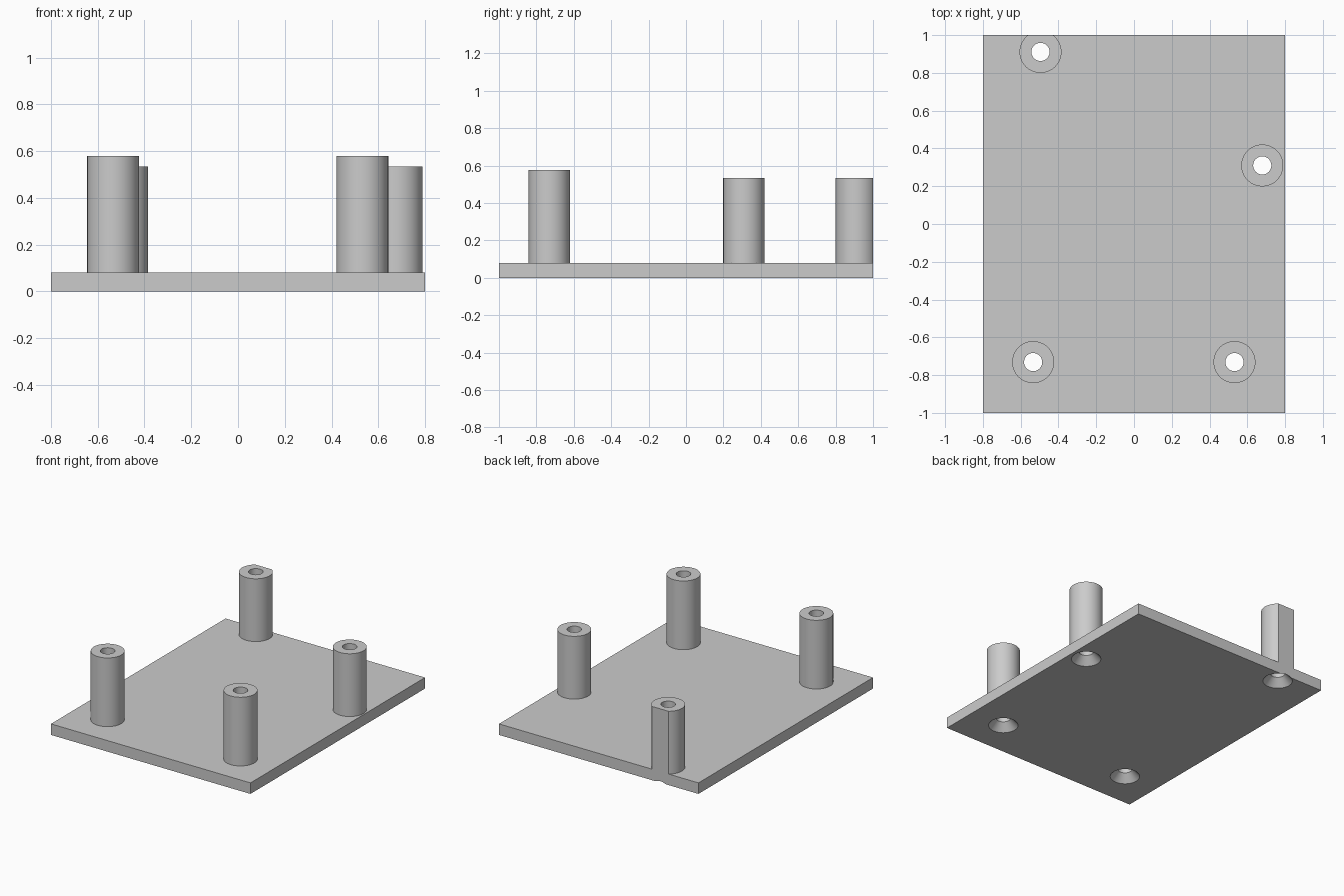
import bpy, bmesh, math

PLATE_X, PLATE_Y, PLATE_Z = 0.8, 1.0, 0.08   # half width, half depth, thickness
POST_R, HOLE_R = 0.111, 0.048
SINK_R, SINK_DEPTH = 0.099, 0.055
SEGMENTS = 64

# name: (x, y, top height)
POSTS = {
    "front_right_post": (-0.534, -0.731, 0.578),
    "front_left_post": (0.532, -0.731, 0.578),
    "side_post": (0.679, 0.31, 0.535),
    "back_post": (-0.495, 0.911, 0.535),
}

cube = bpy.data.objects.get("Cube")
if cube:
    bpy.data.objects.remove(cube, do_unlink=True)

grey = bpy.data.materials.new("light_grey")
grey.use_nodes = True
grey.diffuse_color = (0.6, 0.6, 0.6, 1)
grey.node_tree.nodes["Principled BSDF"].inputs["Base Color"].default_value = (0.6, 0.6, 0.6, 1)


def make_object(name, bm):
    bmesh.ops.recalc_face_normals(bm, faces=bm.faces)
    mesh = bpy.data.meshes.new(name)
    bm.to_mesh(mesh)
    bm.free()
    mesh.materials.append(grey)
    obj = bpy.data.objects.new(name, mesh)
    bpy.context.collection.objects.link(obj)
    return obj


def lathe(profile, x, y):
    """Revolve a closed (radius, z) outline around a vertical axis at x, y."""
    bm = bmesh.new()
    verts = [bm.verts.new((x + r, y, z)) for r, z in profile]
    edges = [bm.edges.new((v, verts[i - 1])) for i, v in enumerate(verts)]
    bmesh.ops.spin(bm, geom=verts + edges, cent=(x, y, 0), axis=(0, 0, 1),
                   angle=math.tau, steps=SEGMENTS, use_merge=True)
    bmesh.ops.remove_doubles(bm, verts=bm.verts, dist=1e-5)
    return bm


def shade(obj):
    bpy.ops.object.select_all(action="DESELECT")
    obj.select_set(True)
    bpy.context.view_layer.objects.active = obj
    bpy.ops.object.shade_smooth_by_angle(angle=math.radians(30))


# Base plate
bm = bmesh.new()
bmesh.ops.create_cube(bm, size=1)
bmesh.ops.scale(bm, vec=(2 * PLATE_X, 2 * PLATE_Y, PLATE_Z), verts=bm.verts)
bmesh.ops.translate(bm, vec=(0, 0, PLATE_Z / 2), verts=bm.verts)
plate = make_object("base_plate", bm)

# Countersunk screw holes through the plate
below = -0.01
flare = SINK_R - below * (SINK_R - HOLE_R) / SINK_DEPTH
drill_profile = [(0, below), (flare, below), (HOLE_R, SINK_DEPTH),
                 (HOLE_R, PLATE_Z + 0.02), (0, PLATE_Z + 0.02)]
for name, (x, y, top) in POSTS.items():
    bm = lathe(drill_profile, x, y)
    axis_edges = [e for e in bm.edges if not e.link_faces]
    bmesh.ops.delete(bm, geom=axis_edges, context="EDGES")
    drill = make_object("drill_cutter", bm)
    drill.hide_render = True
    cut = plate.modifiers.new("hole", "BOOLEAN")
    cut.operation = "DIFFERENCE"
    cut.solver = "EXACT"
    cut.object = drill
    bpy.context.view_layer.objects.active = plate
    bpy.ops.object.modifier_apply(modifier=cut.name)
    bpy.data.objects.remove(drill, do_unlink=True)
shade(plate)

# Hollow posts, trimmed flush with the back edge of the plate
for name, (x, y, top) in POSTS.items():
    bm = lathe([(POST_R, PLATE_Z), (POST_R, top), (HOLE_R, top), (HOLE_R, PLATE_Z)], x, y)
    if y + POST_R > PLATE_Y:
        bmesh.ops.bisect_plane(bm, geom=bm.verts[:] + bm.edges[:] + bm.faces[:],
                               plane_co=(0, PLATE_Y, 0), plane_no=(0, 1, 0),
                               clear_outer=True)
        bmesh.ops.holes_fill(bm, edges=[e for e in bm.edges if e.is_boundary])
    bmesh.ops.recalc_face_normals(bm, faces=bm.faces)
    hidden = [f for f in bm.faces if all(abs(v.co.z - PLATE_Z) < 1e-4 for v in f.verts)]
    bmesh.ops.delete(bm, geom=hidden, context="FACES")
    shade(make_object(name, bm))
